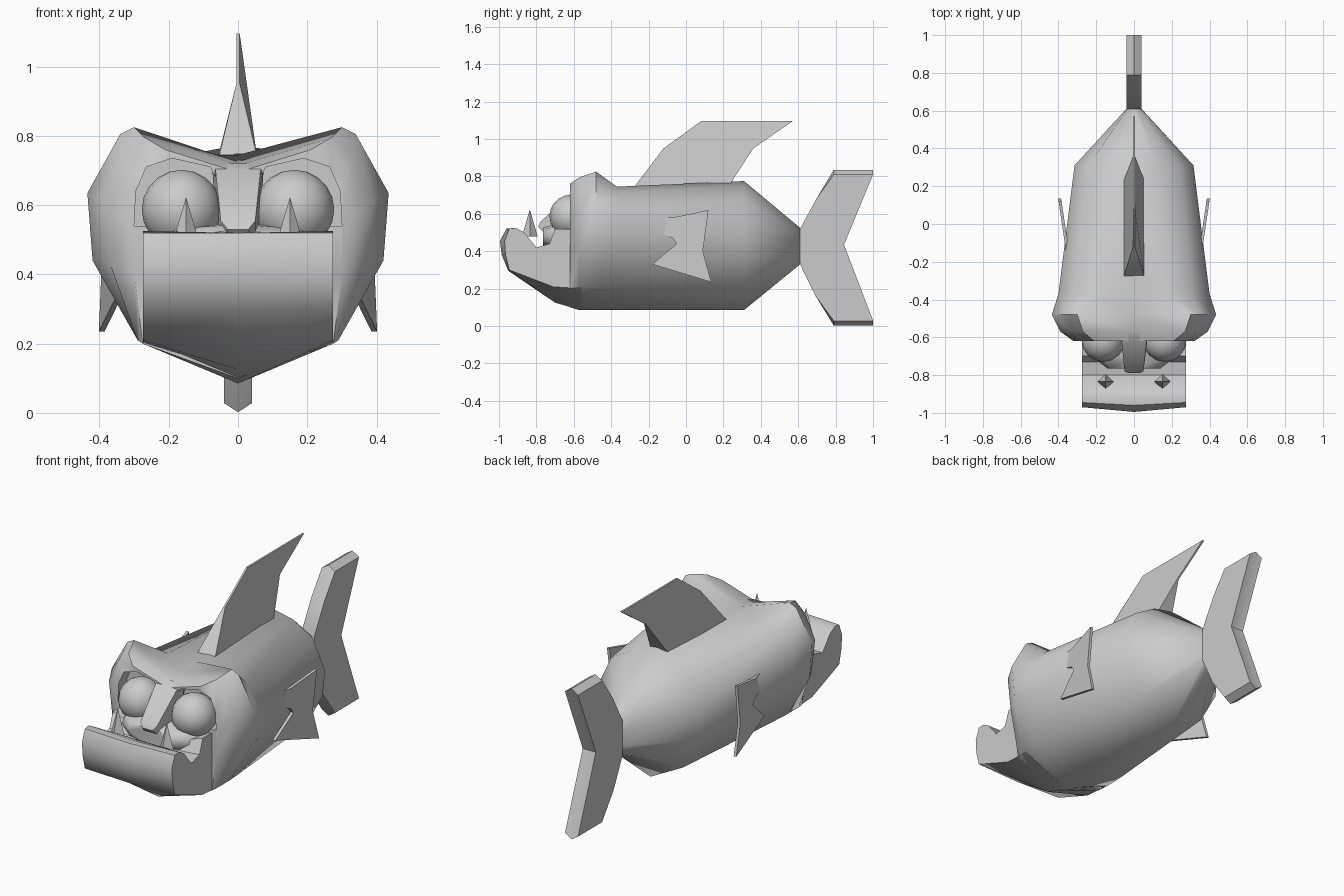
import bpy, bmesh, math
from mathutils import Vector

if "Cube" in bpy.data.objects:
    bpy.data.objects.remove(bpy.data.objects["Cube"])

grey = bpy.data.materials.new("fish_grey")
grey.diffuse_color = (0.6, 0.6, 0.6, 1)
grey.use_nodes = True
grey.node_tree.nodes["Principled BSDF"].inputs["Base Color"].default_value = grey.diffuse_color


def finish(name, bm, angle=40):
    """Turn a bmesh into a shaded object."""
    bmesh.ops.recalc_face_normals(bm, faces=bm.faces)
    me = bpy.data.meshes.new(name)
    bm.to_mesh(me)
    bm.free()
    me.materials.append(grey)
    ob = bpy.data.objects.new(name, me)
    bpy.context.collection.objects.link(ob)
    shade(ob, angle)
    return ob


def shade(ob, angle):
    bpy.ops.object.select_all(action='DESELECT')
    ob.select_set(True)
    bpy.context.view_layer.objects.active = ob
    bpy.ops.object.shade_smooth_by_angle(angle=math.radians(angle))


def loft(name, rings, angle=40):
    """Skin a row of closed rings and cap both ends."""
    bm = bmesh.new()
    loops = [[bm.verts.new(p) for p in r] for r in rings]
    n = len(loops[0])
    for a, b in zip(loops, loops[1:]):
        for i in range(n):
            j = (i + 1) % n
            bm.faces.new((a[i], a[j], b[j], b[i]))
    bm.faces.new(loops[0])
    bm.faces.new(loops[-1][::-1])
    return finish(name, bm, angle)


def ring(y, half):
    """Mirror a half section given from bottom centre to top centre."""
    return [(x, y, z) for x, z in half] + [(-x, y, z) for x, z in half[-2:0:-1]]


def slab(name, pts, x=0, angle=25):
    """Side profile of (y, z, half width) points."""
    return loft(name, [[(x + s * w, y, z) for y, z, w in pts] for s in (-1, 1)], angle)


# Body with raised brow, tapering to the tail root
sections = [
    (-.62, [(0, .10), (.275, .2), (.30, .4), (.32, .55), (.305, .67), (.21, .76), (0, .695)]),
    (-.57, [(0, .085), (.29, .21), (.37, .43), (.39, .61), (.33, .74), (.27, .795), (0, .715)]),
    (-.48, [(0, .085), (.29, .21), (.42, .44), (.435, .635), (.34, .805), (.30, .825), (0, .725)]),
    (-.37, [(0, .085), (.27, .2), (.39, .43), (.40, .6), (.31, .71), (.17, .745), (0, .745)]),
    (.31, [(0, .085), (.2, .19), (.3, .37), (.315, .52), (.24, .68), (.12, .75), (0, .775)]),
    (.61, [(0, .33), (.03, .34), (.04, .38), (.04, .46), (.035, .5), (.02, .52), (0, .525)]),
]
body = loft("body", [ring(y, h) for y, h in sections], 50)

# Eye sockets cut into the face
socket = [(.055, .53), (.055, .66), (.08, .71), (.19, .735), (.265, .71), (.295, .64), (.3, .54)]
for s in (-1, 1):
    cutter = loft("socket_cutter", [[(s * x, y, z) for x, z in socket] for y in (-.9, -.55)])
    cutter.hide_render = True
    mod = body.modifiers.new("socket", 'BOOLEAN')
    mod.operation = 'DIFFERENCE'
    mod.solver = 'EXACT'
    mod.object = cutter
    bpy.ops.object.select_all(action='DESELECT')
    bpy.context.view_layer.objects.active = body
    body.select_set(True)
    bpy.ops.object.modifier_apply(modifier=mod.name)
    bpy.data.objects.remove(cutter)
shade(body, 50)

# Eyes
for s, side in ((-1, "left"), (1, "right")):
    bm = bmesh.new()
    bmesh.ops.create_uvsphere(bm, u_segments=16, v_segments=10, radius=.115)
    bmesh.ops.translate(bm, verts=bm.verts, vec=Vector((s * .163, -.615, .587)))
    finish(side + "_eye", bm, 60)

# Nose ridge between the eyes and upper lip below them
slab("nose_ridge", [(-.58, .72, .075), (-.63, .70, .065), (-.78, .555, .05), (-.79, .53, .03),
                    (-.74, .48, .05), (-.58, .48, .06)], angle=40)
loft("upper_lip", [ring(y, [(0, b), (w * .8, b + .02), (w, (b + t) / 2), (w * .85, t - .015), (0, t)])
                   for y, w, b, t in ((-.58, .29, .36, .55), (-.70, .225, .40, .545),
                                      (-.765, .14, .43, .53))], 60)

# Underbite jaw with a rolled lip
edge = [(-.56, .20), (-.71, .21), (-.945, .30), (-.965, .38), (-.97, .455), (-.945, .52),
        (-.91, .525), (-.865, .50), (-.80, .42), (-.73, .44), (-.70, .52), (-.56, .52)]
centre = [(-.56, .085), (-.70, .125), (-.95, .295), (-.985, .38), (-.995, .455), (-.96, .52),
          (-.92, .52), (-.865, .50), (-.80, .42), (-.73, .42), (-.70, .43), (-.56, .43)]
loft("jaw", [[(x, y, z) for y, z in prof]
             for x, prof in ((-.275, edge), (0, centre), (.275, edge))], 45)

# Lower teeth
for s, side in ((-1, "left"), (1, "right")):
    bm = bmesh.new()
    bmesh.ops.create_cone(bm, cap_ends=True, segments=4, radius1=.042, radius2=.001, depth=.14)
    bmesh.ops.translate(bm, verts=bm.verts, vec=Vector((s * .15, -.835, .55)))
    finish(side + "_tooth", bm, 20)

# Dorsal fin, thick at the root
slab("dorsal_fin", [(-.28, .74, .055), (-.12, .95, .005), (.08, 1.095, .005),
                    (.57, 1.095, .005), (.36, .95, .005), (.23, .75, .055)])

# Forked tail with ridged tips
tail = [(.61, .52), (.70, .685), (.79, .835), (1, .835), (.845, .435), (1, .002),
        (.79, .002), (.69, .165), (.61, .33)]
side_tail = [(y, min(max(z, .028), .81)) for y, z in tail]
loft("tail_fin", [[(x, y, z) for y, z in prof]
                  for x, prof in ((-.04, side_tail), (0, tail), (.04, side_tail))], 30)

# Side fins, flaring outward to the rear
fin = [(-.16, .585), (-.07, .58), (.12, .62), (.09, .40), (.135, .235), (-.18, .33),
       (-.05, .44), (-.07, .47), (-.15, .50)]
for s, side in ((-1, "left"), (1, "right")):
    loft(side + "_side_fin",
         [[(s * (.355 + (y + .15) * .15 + t), y, z) for y, z in fin] for t in (-.012, 0.004)], 25)
